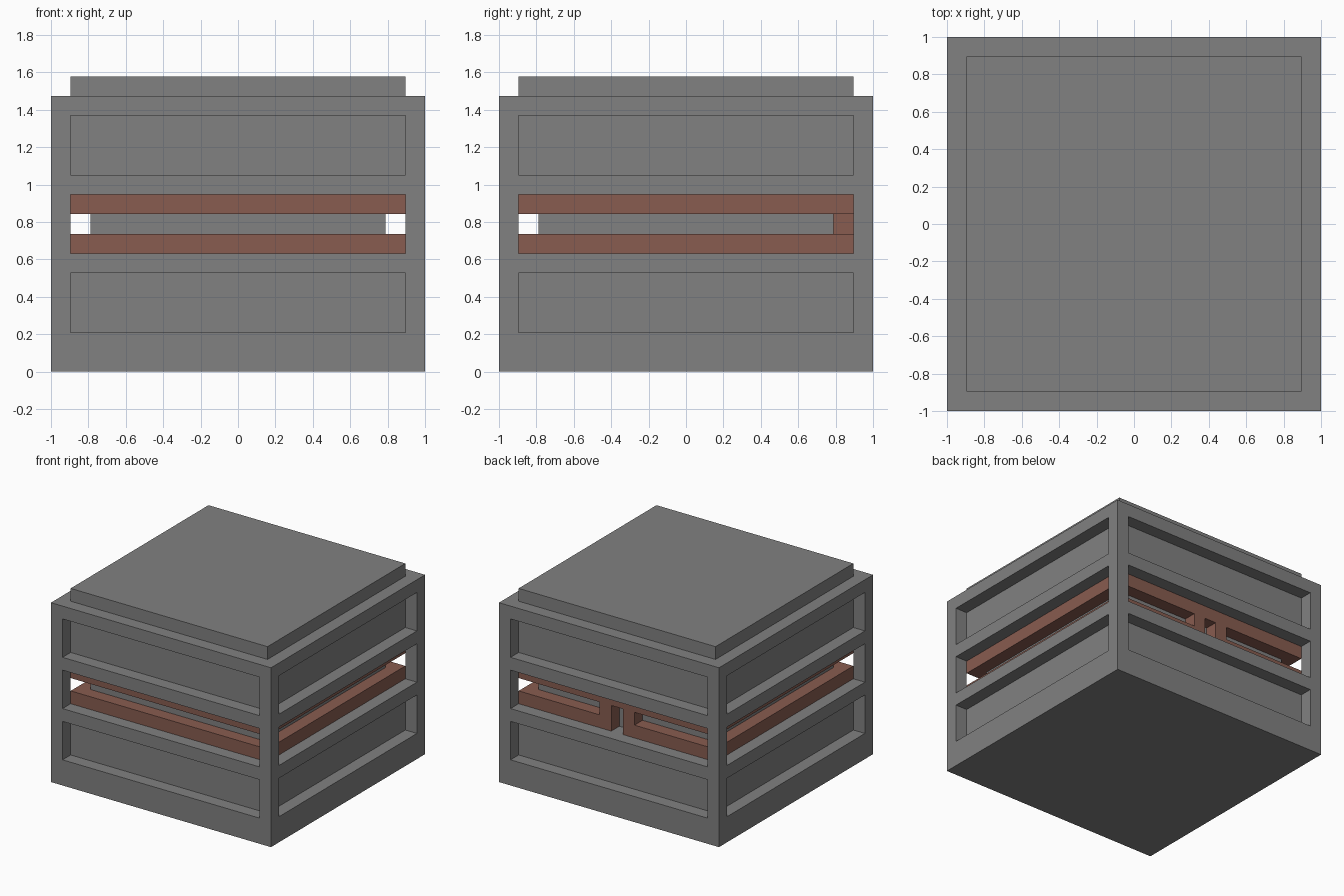
import bpy
import math
from mathutils import Matrix, Vector

default = bpy.data.objects.get("Cube")
if default:
    bpy.data.objects.remove(default, do_unlink=True)

U = 2 / 19          # the design grid: the body is 19 units wide
HALF = 9.5          # body half width
PANEL = 8.5         # recessed panel half width
CORE = 7.5          # core half width behind the coil
OUT = 12            # safely outside the body


def material(name, rgb):
    mat = bpy.data.materials.new(name)
    mat.use_nodes = True
    colour = (*rgb, 1)
    mat.diffuse_color = colour
    mat.node_tree.nodes["Principled BSDF"].inputs["Base Color"].default_value = colour
    return mat


def box(name, x, y, z, mat=None):
    """Axis-aligned box from three (low, high) ranges in grid units."""
    lo, hi = (Vector(c) * U for c in zip(x, y, z))
    bpy.ops.mesh.primitive_cube_add(size=1)
    ob = bpy.context.object
    ob.name = name
    ob.data.transform(Matrix.Translation((lo + hi) / 2) @ Matrix.Diagonal((*(hi - lo), 1)))
    if mat:
        ob.data.materials.append(mat)
    return ob


def cut(target, x, y, z, turn=0):
    """Subtract a box, turned about the vertical axis, from the target."""
    cutter = box("cutter", x, y, z)
    cutter.hide_render = True
    cutter.data.transform(Matrix.Rotation(turn, 4, "Z"))
    mod = target.modifiers.new("cut", "BOOLEAN")
    mod.operation = "DIFFERENCE"
    mod.solver = "EXACT"
    mod.object = cutter
    bpy.context.view_layer.objects.active = target
    bpy.ops.object.modifier_apply(modifier=mod.name)
    bpy.data.objects.remove(cutter, do_unlink=True)


grey = material("casing grey", (0.22, 0.22, 0.22))
copper = material("coil copper", (0.246, 0.107, 0.08))

# Casing with two blind recesses and one deep open band on each side
casing = box("casing", (-HALF, HALF), (-HALF, HALF), (0, 14), grey)
for side in range(4):
    turn = side * math.pi / 2
    for bottom, depth in ((2, PANEL), (6, CORE), (10, PANEL)):
        cut(casing, (-PANEL, PANEL), (-OUT, -depth), (bottom, bottom + 3), turn)

# Raised lid
box("lid", (-PANEL, PANEL), (-PANEL, PANEL), (14, 15), grey)

# Two-turn coil round the core, joined by two uprights at the back
coil = box("coil", (-PANEL, PANEL), (-PANEL, PANEL), (6, 9), copper)
cut(coil, (-CORE, CORE), (-CORE, CORE), (5, 10))
cut(coil, (-OUT, OUT), (-OUT, 7), (7, 8))
for x in ((-OUT, -1.5), (1.5, OUT)):
    cut(coil, x, (6, OUT), (7, 8))
cut(coil, (-0.5, 0.5), (6, OUT), (5, 8))
